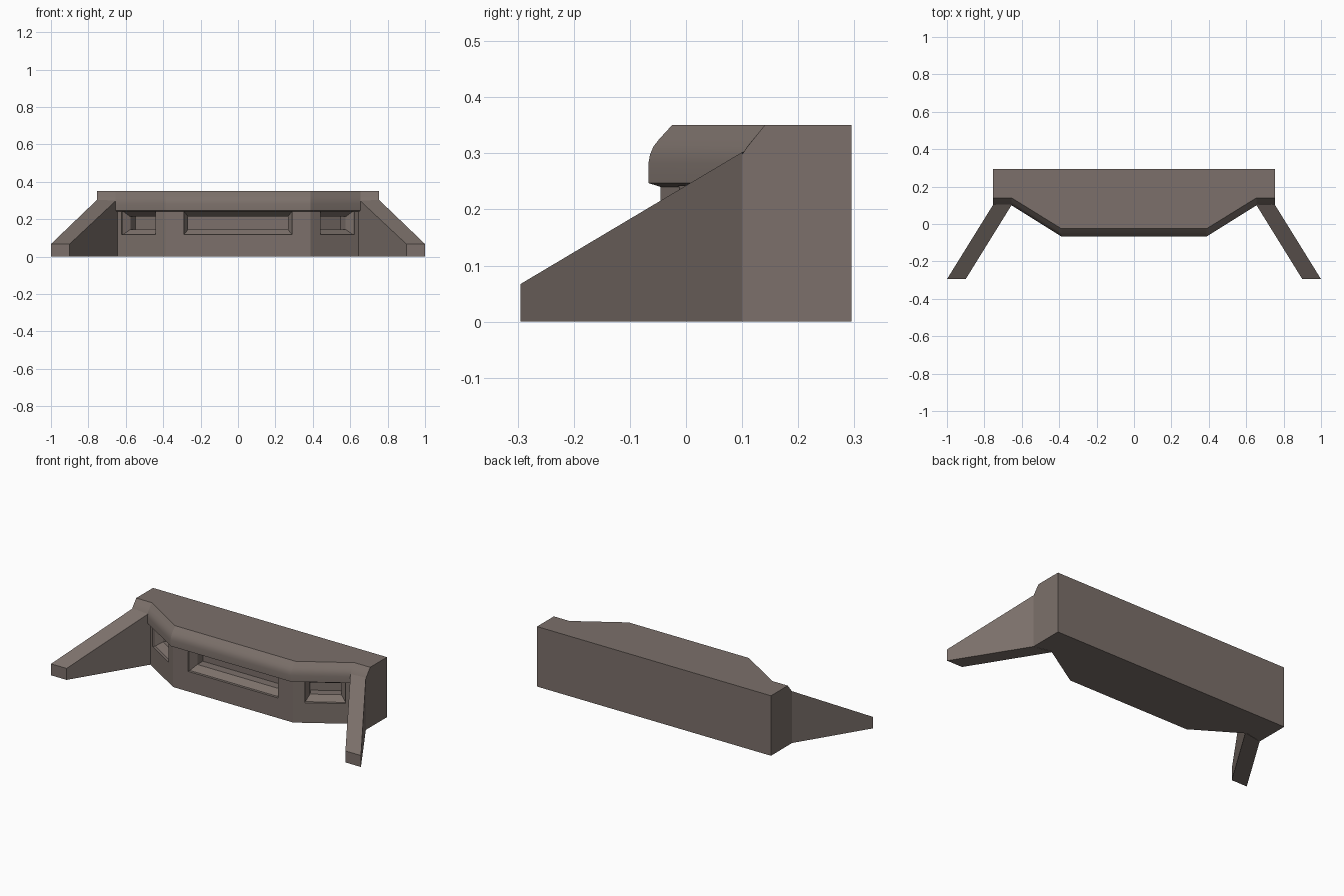
import bpy, bmesh, math
from mathutils import Vector

if "Cube" in bpy.data.objects:
    bpy.data.objects.remove(bpy.data.objects["Cube"])

concrete = bpy.data.materials.new("grey brown concrete")
concrete.diffuse_color = (0.20, 0.163, 0.145, 1)
concrete.use_nodes = True
concrete.node_tree.nodes["Principled BSDF"].inputs["Base Color"].default_value = concrete.diffuse_color


def loft(bm, rings):
    """Skin a stack of equal-length closed rings and cap both ends."""
    vs = [[bm.verts.new(p) for p in r] for r in rings]
    n = len(rings[0])
    for a, b in zip(vs, vs[1:]):
        for i in range(n):
            j = (i + 1) % n
            bm.faces.new((a[i], a[j], b[j], b[i]))
    bm.faces.new(vs[0][::-1])
    bm.faces.new(vs[-1])


def finish(bm, name):
    bmesh.ops.recalc_face_normals(bm, faces=bm.faces)
    me = bpy.data.meshes.new(name)
    bm.to_mesh(me)
    bm.free()
    ob = bpy.data.objects.new(name, me)
    bpy.context.collection.objects.link(ob)
    me.materials.append(concrete)
    return ob


# Bunker body: footprint lofted upward, front edge follows the lip profile
profile = [(0, -0.045), (0.24, -0.045), (0.247, -0.067), (0.282, -0.067),
           (0.298, -0.064), (0.312, -0.058), (0.325, -0.048), (0.35, -0.025)]
rings = []
for z, y in profile:
    end = 0.1 + max(0, z - 0.3) * 0.8
    inner = 0.14 if z == 0.35 else y + 0.167
    half = [(0.755, 0.295), (0.755, end), (0.655, inner), (0.388, y)]
    outline = half + [(-px, py) for px, py in reversed(half)]
    rings.append([(px, py, z) for px, py in outline])
bm = bmesh.new()
loft(bm, rings)
body = finish(bm, "bunker_body")

# Firing slots: stepped funnels cut into the three front facets
bm = bmesh.new()
slant = math.atan2(0.167, 0.267)
for cx, cy, ang, hw in ((0, -0.045, 0, 0.29),
                        (0.532, 0.045, slant, 0.107),
                        (-0.532, 0.045, -slant, 0.107)):
    along = Vector((math.cos(ang), math.sin(ang), 0))
    inward = Vector((-math.sin(ang), math.cos(ang), 0))
    sections = []
    for depth, inset, z0, z1 in ((-0.03, 0, 0.117, 0.242), (0.015, 0, 0.117, 0.242),
                                 (0.05, 0.024, 0.145, 0.213), (0.1, 0.024, 0.145, 0.213)):
        c = Vector((cx, cy, 0)) + inward * depth
        w = hw - inset
        sections.append([c + along * s * w + Vector((0, 0, z))
                         for s, z in ((-1, z0), (1, z0), (1, z1), (-1, z1))])
    loft(bm, sections)
cutter = finish(bm, "slot_cutter")
cutter.hide_render = True

mod = body.modifiers.new("slots", 'BOOLEAN')
mod.object = cutter
mod.operation = 'DIFFERENCE'
mod.solver = 'EXACT'
bpy.context.view_layer.objects.active = body
body.select_set(True)
cutter.select_set(False)
bpy.ops.object.modifier_apply(modifier="slots")
bpy.data.objects.remove(cutter)
bpy.ops.object.shade_smooth_by_angle(angle=math.radians(22))

# Splayed wing walls with sloping tops
for side, name in ((1, "right_wing_wall"), (-1, "left_wing_wall")):
    bm = bmesh.new()
    far = [(0.9, -0.295, 0.067), (1.0, -0.295, 0.067)]
    near = [(0.643, 0.12, 0.308), (0.755, 0.1, 0.302)]
    loft(bm, [[(side * a[0], a[1], 0), (side * b[0], b[1], 0),
               (side * b[0], b[1], b[2]), (side * a[0], a[1], a[2])]
              for a, b in (far, near)])
    finish(bm, name)
